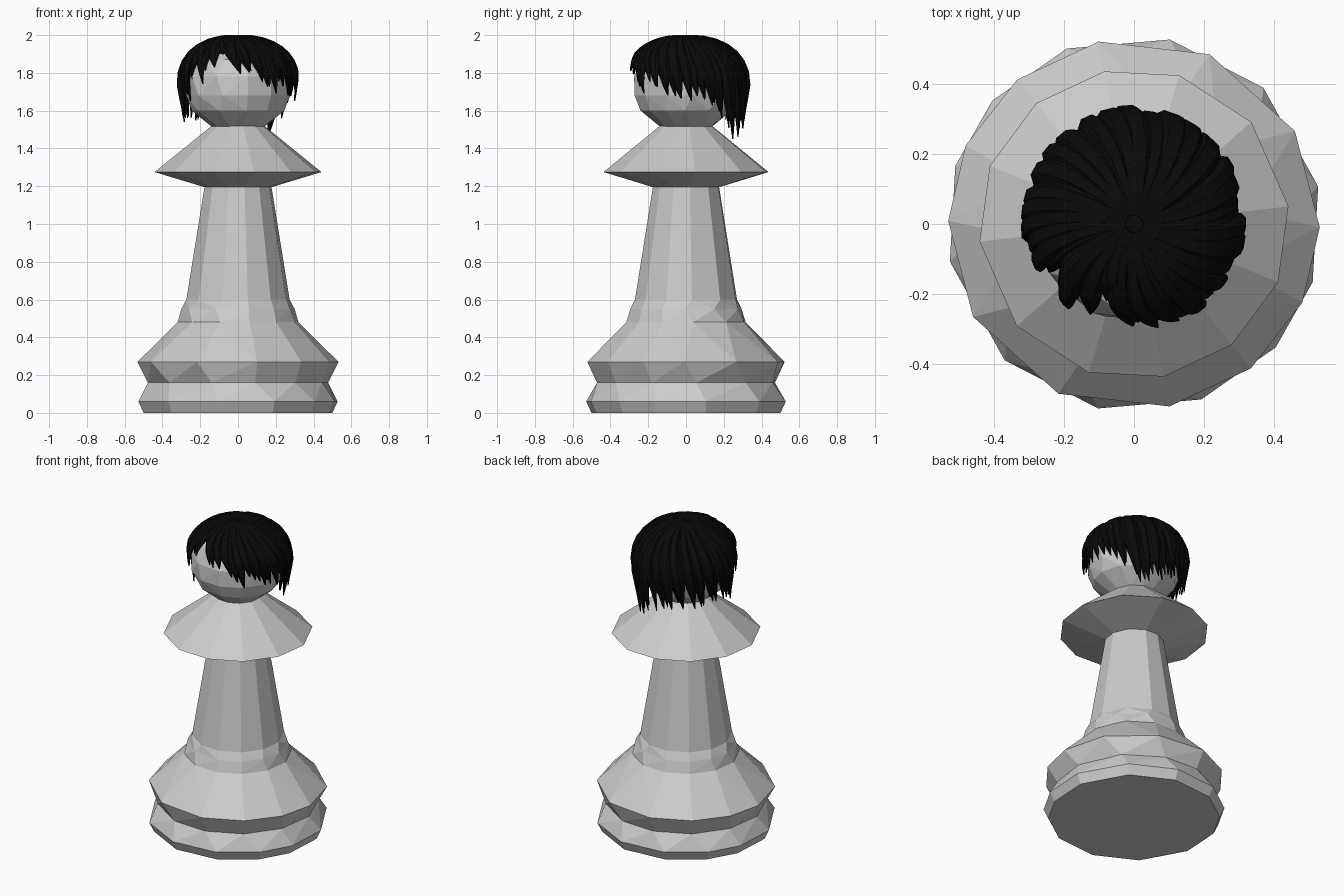
import bpy, bmesh, math, random
from math import sin, cos, pi, radians

if "Cube" in bpy.data.objects:
    bpy.data.objects.remove(bpy.data.objects["Cube"])

random.seed(4)

# Uneven twelve-sided angle patterns (half turn, repeated)
A = [11.5, 46.5, 79, 111, 139, 162]
B = [-1, 30, 66, 101, 129, 155]
C = [6.5, 41, 73, 101, 129, 158]


def finish(bm, name, mat=None):
    bmesh.ops.recalc_face_normals(bm, faces=bm.faces)
    me = bpy.data.meshes.new(name)
    bm.to_mesh(me)
    bm.free()
    ob = bpy.data.objects.new(name, me)
    bpy.context.collection.objects.link(ob)
    if mat:
        me.materials.append(mat)
    return ob


def lathe(name, rings):
    """Faceted turned part from (radius, height, angle pattern) rings."""
    bm = bmesh.new()
    loops = []
    for r, z, pat in rings:
        angs = [radians(a) for a in pat + [a + 180 for a in pat]]
        loops.append([bm.verts.new((r * cos(a), r * sin(a), z)) for a in angs])
    for lo, hi in zip(loops, loops[1:]):
        for i in range(12):
            j = (i + 1) % 12
            quad = [lo[i], lo[j], hi[j], hi[i]]
            # split along the shorter diagonal
            if (quad[0].co - quad[2].co).length < (quad[1].co - quad[3].co).length:
                tris = ((0, 1, 2), (0, 2, 3))
            else:
                tris = ((0, 1, 3), (1, 2, 3))
            for t in tris:
                bm.faces.new([quad[k] for k in t])
    bm.faces.new(loops[0])
    bm.faces.new(loops[-1])
    return finish(bm, name)


# Turned body
lathe("base", [(0.51, 0, A), (0.538, 0.06, A), (0.48, 0.16, C),
               (0.532, 0.27, B), (0.322, 0.48, C)])
lathe("column", [(0.322, 0.48, C), (0.30, 0.55, B), (0.275, 0.60, C), (0.178, 1.2, C)])
lathe("collar", [(0.178, 1.195, C), (0.445, 1.275, C), (0.14, 1.52, C)])
lathe("head", [(0.14, 1.515, C), (0.245, 1.60, B), (0.277, 1.68, C), (0.28, 1.78, B),
               (0.24, 1.87, C), (0.12, 1.94, B)])

# Hair
black = bpy.data.materials.new("black_hair")
black.diffuse_color = (0.003, 0.003, 0.003, 1)
black.use_nodes = True
black.node_tree.nodes["Principled BSDF"].inputs["Base Color"].default_value = black.diffuse_color

# (direction in degrees, lock tip height); -90 is the front
TIPS = [(-90, 1.78), (-65, 1.73), (-45, 1.70), (-20, 1.67), (0, 1.65), (20, 1.63),
        (40, 1.53), (52, 1.46), (70, 1.48), (90, 1.51), (110, 1.53), (135, 1.53),
        (160, 1.55), (182, 1.56), (200, 1.66), (218, 1.80), (234, 1.75),
        (246, 1.87), (256, 1.88), (264, 1.76), (270, 1.78)]
MID = 1.74


def tip_height(d):
    d = (d + 90) % 360 - 90
    for (d0, z0), (d1, z1) in zip(TIPS, TIPS[1:]):
        if d0 <= d <= d1:
            return z0 + (z1 - z0) * (d - d0) / (d1 - d0)
    return 1.75


def add_lock(bm, deg, tip, reach, width):
    """Tapered lock from the crown over the head to its tip."""
    steps, sides = 11, 6
    top = 0.245
    a_end = math.acos(max(0, min(1, (tip - MID) / top)))
    arc, drop = a_end * 0.28, max(0, MID - tip)
    back = 0.02 * max(0, sin(radians(deg)))
    prev = None
    for s in range(steps):
        t = s / (steps - 1)
        d = t * (arc + drop)
        if d <= arc:
            a = max(0.06, d / 0.28)
            r, z = reach * sin(a) ** 0.87, MID + top * max(0, cos(a)) ** 0.85
        else:
            a = pi / 2
            r, z = reach - 0.08 * (d - arc), MID - (d - arc)
        w = width * min(1, 0.3 + 2.2 * r) * (1 if t < 0.6 else max(0.06, 1 - ((t - 0.6) / 0.4) ** 1.6))
        th = 0.022 * (1 if t < 0.7 else max(0.15, 1 - (t - 0.7) / 0.3))
        ang = radians(deg + 22 * (t - 0.8))
        nr, nz = sin(a), cos(a)
        ring = []
        for k in range(sides):
            u, v = w / 2 * cos(2 * pi * k / sides), th * sin(2 * pi * k / sides)
            rr = r + v * nr
            ring.append(bm.verts.new((rr * cos(ang) - u * sin(ang),
                                      (rr + back * t) * sin(ang) + u * cos(ang),
                                      min(2.0, z + v * nz))))
        if prev:
            for k in range(sides):
                n = (k + 1) % sides
                bm.faces.new((prev[k], prev[n], ring[n], ring[k]))
        else:
            bm.faces.new(ring)
        prev = ring
    bm.faces.new(prev)


bm = bmesh.new()
for layer, (count, reach) in enumerate([(34, 0.285), (30, 0.302)]):
    for i in range(count):
        deg = -90 + 360 * (i + 0.5 * layer) / count + random.uniform(-3, 3)
        tip = tip_height(deg) + random.uniform(0, 0.06)
        add_lock(bm, deg, tip, reach + random.uniform(-0.008, 0.008),
                 random.uniform(0.075, 0.105))
# Named long locks: left temple and back right
for deg, tip in [(186, 1.54), (176, 1.57), (52, 1.45), (62, 1.46), (-52, 1.69), (228, 1.74)]:
    add_lock(bm, deg, tip, 0.305, 0.085)
finish(bm, "hair_locks", black)

# Cap that fills the crown beneath the locks
bm = bmesh.new()
bmesh.ops.create_uvsphere(bm, u_segments=24, v_segments=12, radius=1)
for v in bm.verts:
    v.co = (v.co.x * 0.27, v.co.y * 0.27 + 0.01, MID + 0.245 * v.co.z)
cut = bmesh.ops.bisect_plane(bm, geom=bm.verts[:] + bm.edges[:] + bm.faces[:],
                             plane_co=(0, 0, 1.9), plane_no=(0, 0, 1), clear_inner=True)
bmesh.ops.holes_fill(bm, edges=[e for e in bm.edges if e.is_boundary])
finish(bm, "hair_cap", black)
